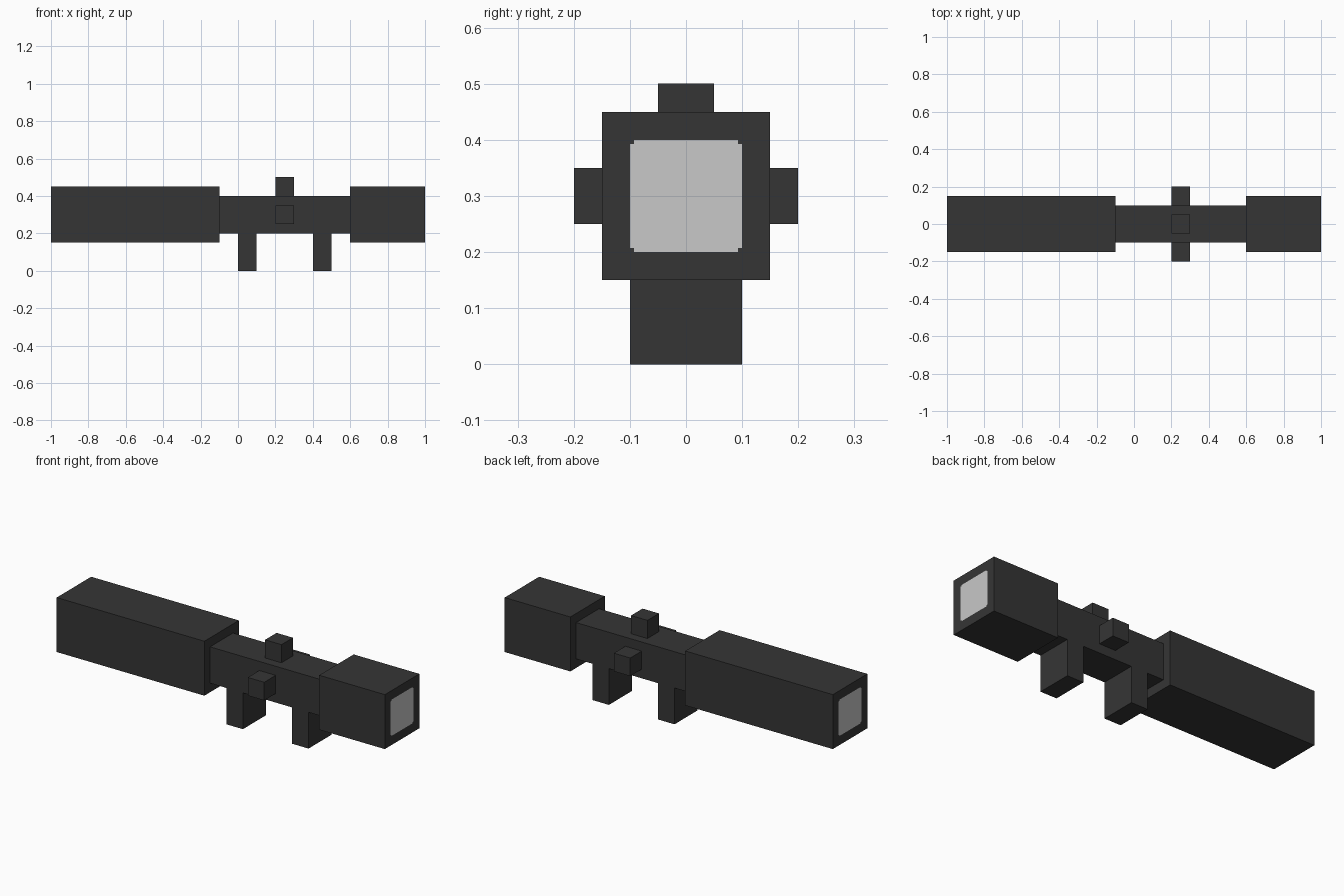
import bpy, bmesh
from mathutils import Vector

if "Cube" in bpy.data.objects:
    bpy.data.objects.remove(bpy.data.objects["Cube"])


def material(name, value):
    m = bpy.data.materials.new(name)
    m.diffuse_color = (value, value, value, 1)
    m.use_nodes = True
    m.node_tree.nodes["Principled BSDF"].inputs["Base Color"].default_value = m.diffuse_color
    return m


DARK = material("dark_metal", 0.036)
GLASS = material("pale_lens", 0.578)
AXIS_Z = 0.3      # height of the tube centreline
LENS = 0.1        # lens half size
NOTCH = 0.007     # small square notch at each lens corner


def box(name, x, y, z, lens_dir=0):
    """Box from (min, max) ranges; lens_dir paints a lens on the -x or +x end."""
    bm = bmesh.new()
    bmesh.ops.create_cube(bm, size=1)
    for v in bm.verts:
        v.co = Vector([r[0] if c < 0 else r[1] for c, r in zip(v.co, (x, y, z))])
    if lens_dir:
        # cut the end face along the lens outline, then colour the cells inside it
        for s in (-LENS, NOTCH - LENS, LENS - NOTCH, LENS):
            for co, no in (((0, s, 0), (0, 1, 0)), ((0, 0, AXIS_Z + s), (0, 0, 1))):
                ends = [f for f in bm.faces if f.normal.x * lens_dir > 0.9]
                geom = ends + list({e for f in ends for e in f.edges}) \
                    + list({v for f in ends for v in f.verts})
                bmesh.ops.bisect_plane(bm, geom=geom, plane_co=co, plane_no=no)
        bm.normal_update()
        for f in bm.faces:
            c = f.calc_center_median()
            dy, dz = abs(c.y), abs(c.z - AXIS_Z)
            inside = max(dy, dz) < LENS and min(dy, dz) < LENS - NOTCH
            if f.normal.x * lens_dir > 0.9 and inside:
                f.material_index = 1
    me = bpy.data.meshes.new(name)
    bm.to_mesh(me)
    bm.free()
    me.materials.append(DARK)
    if lens_dir:
        me.materials.append(GLASS)
    ob = bpy.data.objects.new(name, me)
    bpy.context.collection.objects.link(ob)
    return ob


# Tube: long front housing, slim middle, short eyepiece
box("front_housing", (-1, -0.1), (-0.15, 0.15), (0.15, 0.45), -1)
box("middle_tube", (-0.1, 0.6), (-0.1, 0.1), (0.2, 0.4))
box("eyepiece", (0.6, 1), (-0.15, 0.15), (0.15, 0.45), 1)

# Adjustment knobs on top and both sides
box("top_knob", (0.2, 0.3), (-0.05, 0.05), (0.4, 0.5))
box("front_side_knob", (0.2, 0.3), (-0.2, -0.1), (0.25, 0.35))
box("back_side_knob", (0.2, 0.3), (0.1, 0.2), (0.25, 0.35))

# Mounting feet
for label, x0 in (("left", 0.0), ("right", 0.4)):
    box(label + "_mount_foot", (x0, x0 + 0.1), (-0.1, 0.1), (0, 0.2))
